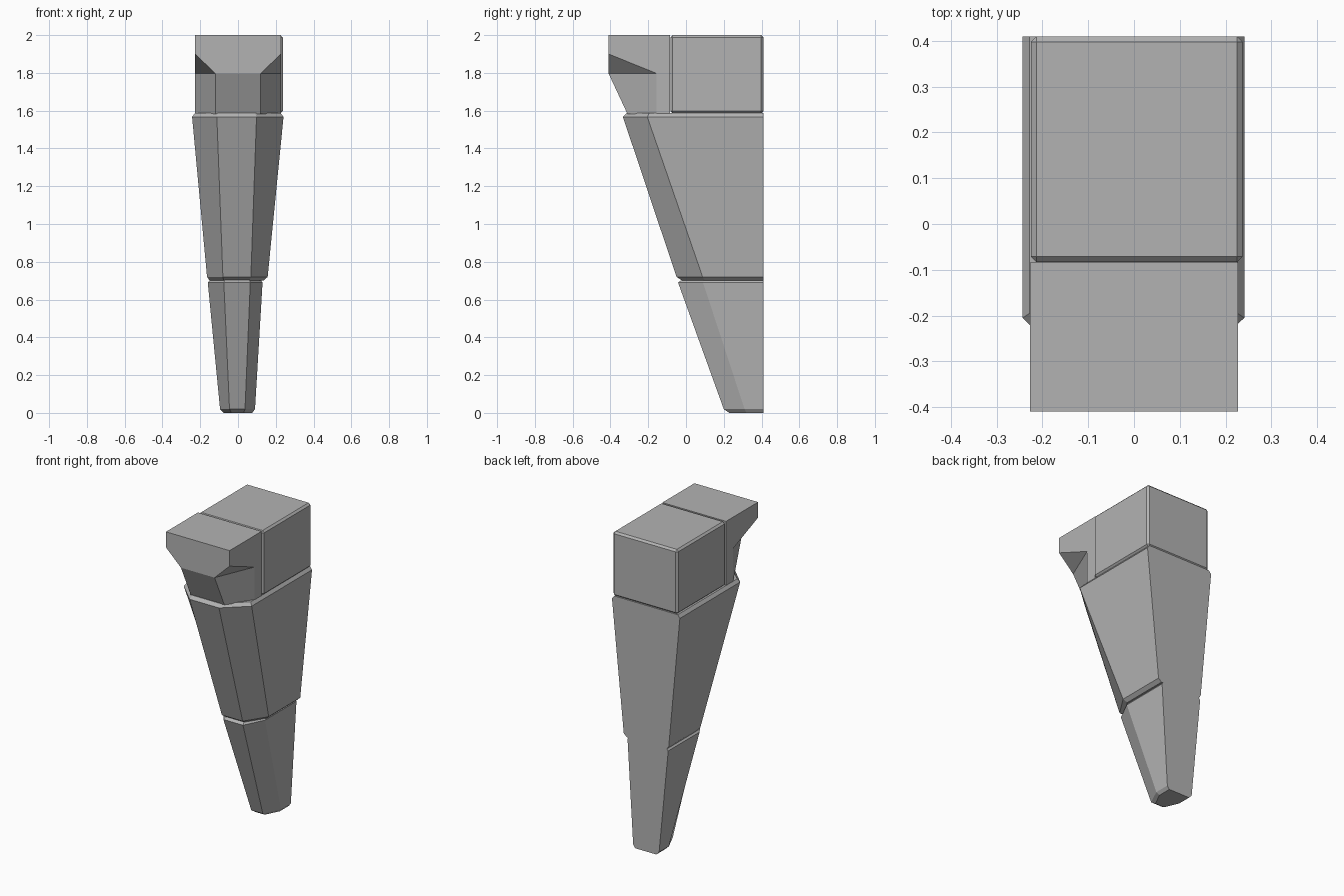
import bpy, bmesh

if "Cube" in bpy.data.objects:
    bpy.data.objects.remove(bpy.data.objects["Cube"])

BACK = 0.41
GREY = bpy.data.materials.new("dark_grey")
GREY.diffuse_color = (0.45, 0.45, 0.45, 1)
GREY.use_nodes = True
GREY.node_tree.nodes["Principled BSDF"].inputs["Base Color"].default_value = GREY.diffuse_color


def make_object(name, bm):
    bmesh.ops.recalc_face_normals(bm, faces=bm.faces[:])
    mesh = bpy.data.meshes.new(name)
    bm.to_mesh(mesh)
    bm.free()
    mesh.materials.append(GREY)
    obj = bpy.data.objects.new(name, mesh)
    bpy.context.collection.objects.link(obj)
    return obj


def section(z, left, front_left, front_right, right, front, side):
    """Six-sided cross-section: flat back, chamfered front corners."""
    return [(front_left, front, z), (front_right, front, z), (right, side, z),
            (right, BACK, z), (left, BACK, z), (left, side, z)]


def loft(bm, sections):
    rings = [[bm.verts.new(p) for p in s] for s in sections]
    for a, b in zip(rings, rings[1:]):
        for i in range(len(a)):
            j = (i + 1) % len(a)
            bm.faces.new((a[i], a[j], b[j], b[i]))
    return rings


def leg_segment(name, sections):
    bm = bmesh.new()
    rings = loft(bm, sections)
    bm.faces.new(rings[0])
    bm.faces.new(rings[-1])
    return make_object(name, bm)


# Tapered lower leg, with chamfered tip and top rim
leg_segment("lower_leg", [
    section(0.0, -0.075, -0.035, 0.03, 0.075, 0.23, 0.32),
    section(0.02, -0.095, -0.045, 0.037, 0.09, 0.2, 0.31),
    section(0.69, -0.16, -0.075, 0.065, 0.13, -0.042, 0.09),
    section(0.705, -0.145, -0.07, 0.06, 0.12, -0.02, 0.1),
])

# Wider upper leg, overhanging the lower one
leg_segment("upper_leg", [
    section(0.70, -0.15, -0.075, 0.06, 0.135, -0.02, 0.1),
    section(0.72, -0.164, -0.08, 0.068, 0.157, -0.05, 0.088),
    section(1.567, -0.243, -0.112, 0.098, 0.241, -0.334, -0.205),
    section(1.587, -0.228, -0.105, 0.092, 0.226, -0.315, -0.195),
])

# Bevelled block at the top rear
bm = bmesh.new()
bmesh.ops.create_cube(bm, size=1)
lo, hi = (-0.225, -0.083, 1.585), (0.237, BACK, 2.0)
for v in bm.verts:
    v.co = [hi[i] if v.co[i] > 0 else lo[i] for i in range(3)]
bmesh.ops.bevel(bm, geom=bm.edges[:], offset=0.012, segments=1, affect='EDGES')
make_object("rear_block", bm)

# Front head: tapered neck below a slab with cut lower corners
bm = bmesh.new()
W, C, S, F, R = 0.227, 0.12, -0.155, -0.41, -0.084


def neck(z, front):
    return [(-C, front, z), (C, front, z), (W, S, z), (W, R, z), (-W, R, z), (-W, S, z)]


bottom, mid = loft(bm, [neck(1.583, -0.31), neck(1.797, F)])
fl, fr, sr, br, bl, sl = mid
er, el = [bm.verts.new((x, F, 1.9)) for x in (W, -W)]
tfl, tfr, tbr, tbl = [bm.verts.new(p) for p in
                      ((-W, F, 2), (W, F, 2), (W, R, 2), (-W, R, 2))]
for face in (bottom, (fr, er, sr), (fl, el, sl), (fl, fr, er, tfr, tfl, el),
             (sr, br, tbr, tfr, er), (sl, bl, tbl, tfl, el),
             (tfl, tfr, tbr, tbl), (br, bl, tbl, tbr)):
    bm.faces.new(face)
make_object("front_head", bm)
